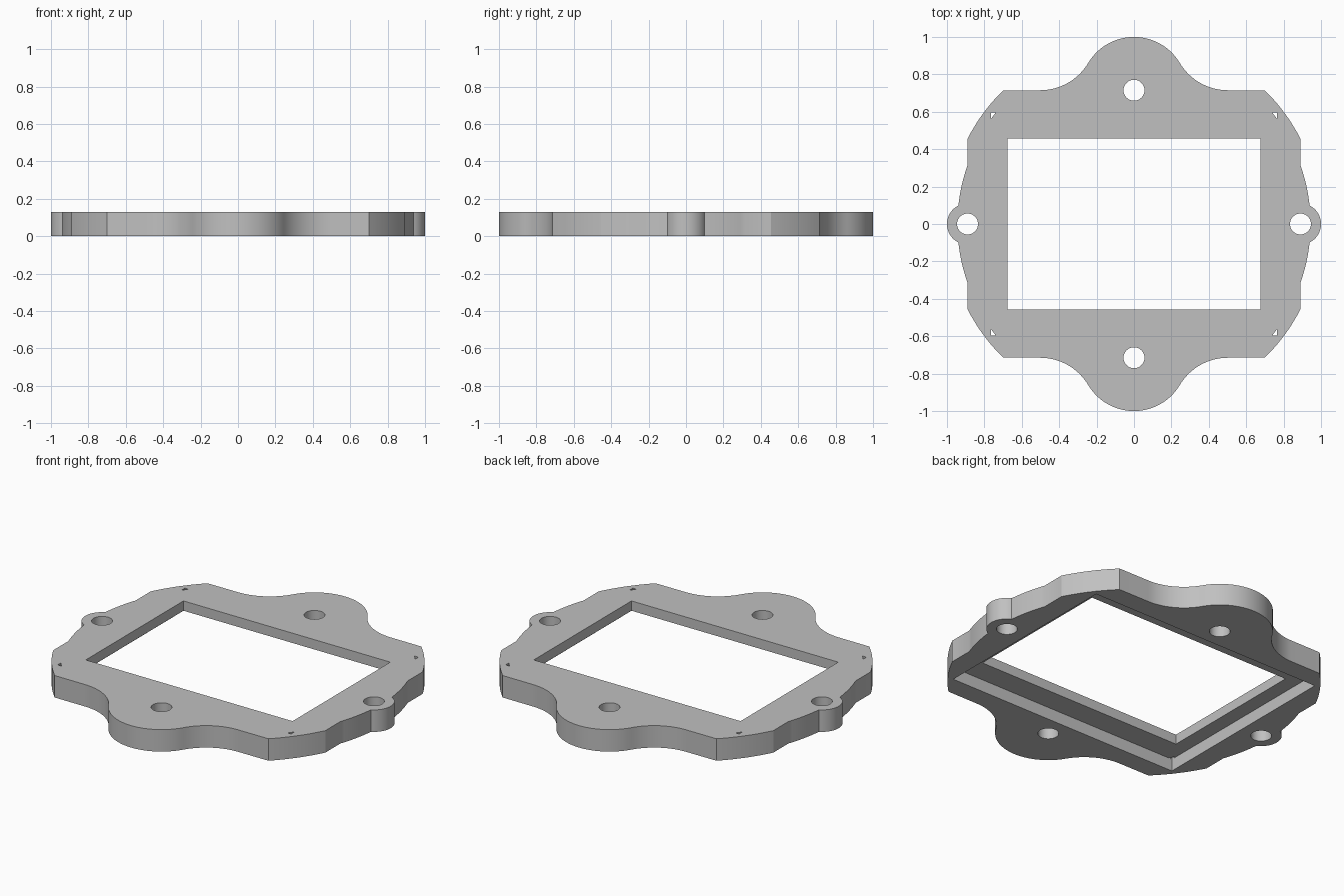
import bpy, bmesh
from math import sin, cos, pi, radians, atan2, asin, hypot

cube = bpy.data.objects.get("Cube")
if cube:
    bpy.data.objects.remove(cube, do_unlink=True)

THICK = 0.13        # plate thickness
LEDGE = 0.072       # depth of the rebate underneath
FLAT = 0.715        # half depth of the straight front and back edges
SIDE = 0.89         # half width of the straight side edges
WIN_X, WIN_Y = 0.677, 0.457
REB_X, REB_Y = 0.765, 0.596

grey = bpy.data.materials.new("light grey")
grey.use_nodes = True
colour = (0.53, 0.53, 0.53, 1)
grey.diffuse_color = colour
grey.node_tree.nodes["Principled BSDF"].inputs["Base Color"].default_value = colour


def arc(cx, cy, r, a0, a1, n):
    return [(cx + r * cos(a0 + (a1 - a0) * i / n),
             cy + r * sin(a0 + (a1 - a0) * i / n)) for i in range(n + 1)]


def prism(name, points, z0, z1):
    """Extrude a closed outline between two heights."""
    bm = bmesh.new()
    face = bm.faces.new([bm.verts.new((x, y, z0)) for x, y in points])
    top = bmesh.ops.extrude_face_region(bm, geom=[face])["geom"]
    verts = [v for v in top if isinstance(v, bmesh.types.BMVert)]
    bmesh.ops.translate(bm, verts=verts, vec=(0, 0, z1 - z0))
    bmesh.ops.recalc_face_normals(bm, faces=bm.faces)
    mesh = bpy.data.meshes.new(name)
    bm.to_mesh(mesh)
    bm.free()
    mesh.materials.append(grey)
    obj = bpy.data.objects.new(name, mesh)
    bpy.context.collection.objects.link(obj)
    return obj


def rect(x, y):
    return [(-x, -y), (x, -y), (x, y), (-x, y)]


# One quarter of the outline, from the back lobe round to the side ear
lobe_r, fillet_r, rim_r, ear_r = 0.285, 0.3, 0.944, 0.11
fillet_y = FLAT + fillet_r
lobe_a = asin(fillet_r / (lobe_r + fillet_r))
fillet_x = (lobe_r + fillet_r) * cos(lobe_a)
ear_x = (rim_r ** 2 + SIDE ** 2 - ear_r ** 2) / (2 * SIDE)
ear_y = (rim_r ** 2 - ear_x ** 2) ** 0.5
rim_y = (rim_r ** 2 - SIDE ** 2) ** 0.5

quarter = arc(0, FLAT, lobe_r, pi / 2, lobe_a, 18)
quarter += arc(fillet_x, fillet_y, fillet_r, lobe_a + pi, 1.5 * pi, 18)[1:]
quarter += arc(0, 0, 1, atan2(FLAT, 0.7), atan2(0.455, SIDE), 10)
quarter += arc(0, 0, rim_r, atan2(rim_y, SIDE), atan2(ear_y, ear_x), 8)
quarter += arc(SIDE, 0, ear_r, atan2(ear_y, ear_x - SIDE), 0, 12)[1:]

# Mirror the quarter to the full outline
half = quarter + [(x, -y) for x, y in quarter[-2::-1]]
outline = half + [(-x, y) for x, y in half[-2:0:-1]]
plate = prism("mounting_plate", outline, 0, THICK)

# Window, underside rebate, bolt holes and small corner openings
cutters = [prism("window_cutter", rect(WIN_X, WIN_Y), -0.1, 0.3),
           prism("rebate_cutter", rect(REB_X, REB_Y), -0.1, LEDGE)]
for x, y in ((SIDE, 0), (-SIDE, 0), (0, FLAT), (0, -FLAT)):
    cutters.append(prism("bolt_hole_cutter",
                         arc(x, y, 0.056, 0, 2 * pi, 40)[:-1], -0.1, 0.3))
cx, cy = REB_X - 0.001, REB_Y - 0.001
for sx in (1, -1):
    for sy in (1, -1):
        corner = [(sx * cx, sy * cy), (sx * (cx - 0.024), sy * cy),
                  (sx * cx, sy * (cy - 0.032))]
        cutters.append(prism("corner_opening_cutter", corner, 0.04, 0.3))

bpy.context.view_layer.objects.active = plate
for cutter in cutters:
    cutter.hide_render = True
    mod = plate.modifiers.new("cut", "BOOLEAN")
    mod.operation = "DIFFERENCE"
    mod.solver = "EXACT"
    mod.object = cutter
    bpy.ops.object.modifier_apply(modifier=mod.name)
for cutter in cutters:
    bpy.data.objects.remove(cutter, do_unlink=True)

# Smooth curved walls, keep the rims sharp
bpy.ops.object.select_all(action="DESELECT")
plate.select_set(True)
bpy.ops.object.shade_smooth_by_angle(angle=radians(20))
